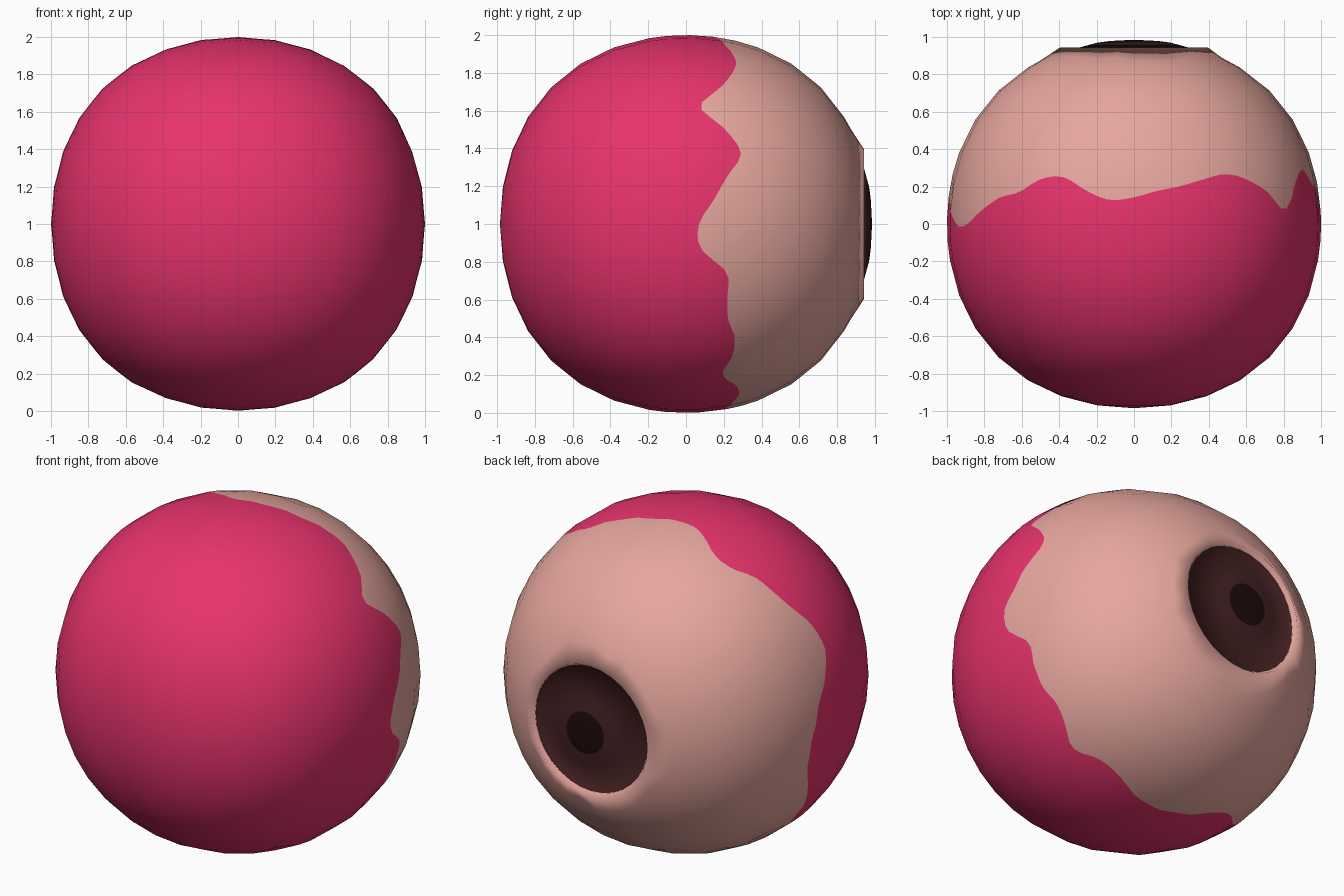
import bpy, math, random
from mathutils import Vector

if "Cube" in bpy.data.objects:
    bpy.data.objects.remove(bpy.data.objects["Cube"])

random.seed(4)
SIDES, SUB = 32, 4            # facets around the y axis, columns per facet
COLS = SIDES * SUB
DEPTH = 0.985                 # half depth along y
BULGE = 0.048                 # the ball swells slightly towards its diagonals


def material(name, rgb):
    m = bpy.data.materials.new(name)
    m.diffuse_color = (*rgb, 1)
    m.use_nodes = True
    m.node_tree.nodes["Principled BSDF"].inputs["Base Color"].default_value = m.diffuse_color
    return m


pink = material("hot_pink", (0.80, 0.033, 0.150))
skin = material("pale_skin", (0.79, 0.385, 0.34))
brown = material("dark_brown", (0.056, 0.015, 0.016))
black = material("brown_black", (0.012, 0.003, 0.003))

# Height of the wavy colour edge along y, one sample every 7.5 degrees from +x to +z
WAVE = [.07, .15, .22, .29, .21, .075, .17, .235, .265, .24, .205, .18,
        .145, .13, .18, .25, .24, .17, .14, .08, .01, -.015, .03, .11,
        .155, .185, .185, .14, .08, .06, .05, .12, .25, .30, .27, .24,
        .22, .22, .25, .28, .26, .19, .24, .255, .22, .22, .215, .08]


def wave(c):
    t = c / COLS * len(WAVE)
    i = int(t)
    f = t - i
    a, b, d, e = (WAVE[(i + k) % len(WAVE)] for k in (-1, 0, 1, 2))
    return (b + 0.5 * f * (d - a + f * (2*a - 5*b + 4*d - e + f * (3*(b - d) + e - a)))) / 1.015


def sphere(y):
    """Radius, y, radial normal, y normal on the ball."""
    r = math.sqrt(max(0, 1 - (y / DEPTH) ** 2))
    return r, y, r, y / DEPTH


def lat(k):
    return sphere(-DEPTH * math.cos(math.pi * k / 16))


def swell(p, n):
    """Push a point outward towards the diagonals and tilt its normal to suit."""
    d = p.normalized()
    s = sum(v ** 4 for v in d)
    cube = Vector([v ** 3 for v in d])
    return p * (1 + BULGE * (1 - s)), (n.normalized() + 4 * BULGE * (cube - s * d)).normalized()


def loft(name, rings, mat, cap=0):
    """Skin rings (tuples, or functions of the column); cap -1 / 1 closes the front / back pole."""
    verts, normals, faces = [], [], []

    def add(p, n):
        p, n = swell(Vector(p), Vector(n))
        verts.append((p.x, p.y, p.z + 1))
        normals.append(n)

    for ring in rings:
        for c in range(COLS):
            r, y, nr, ny = ring(c) if callable(ring) else ring
            ang = 2 * math.pi * c / COLS
            # keep the columns on the flat sides of a 32-sided outline
            off = (c % SUB) / SUB * 2 * math.pi / SIDES - math.pi / SIDES
            r *= math.cos(math.pi / SIDES) / math.cos(off)
            add((r * math.cos(ang), y, r * math.sin(ang)),
                (nr * math.cos(ang), ny, nr * math.sin(ang)))
    for k in range(len(rings) - 1):
        for c in range(COLS):
            d = (c + 1) % COLS
            faces.append((k*COLS + c, (k+1)*COLS + c, (k+1)*COLS + d, k*COLS + d))
    if cap:
        add((0, cap * DEPTH, 0), (0, cap, 0))
        k = 0 if cap < 0 else len(rings) - 1
        for c in range(COLS):
            a, b = k*COLS + c, k*COLS + (c + 1) % COLS
            faces.append((len(verts) - 1, a, b) if cap < 0 else (len(verts) - 1, b, a))
    me = bpy.data.meshes.new(name)
    me.from_pydata(verts, [], faces)
    me.materials.append(mat)
    me.polygons.foreach_set("use_smooth", [True] * len(faces))
    me.normals_split_custom_set_from_vertices(normals)
    me.update()
    ob = bpy.data.objects.new(name, me)
    bpy.context.collection.objects.link(ob)
    return ob


def blend(y0, f):
    """Ring part way from a fixed y to the wavy edge."""
    return lambda c: sphere(y0 + (wave(c) - y0) * f)


# Front cover, up to the wavy edge
loft("front_cover", [lat(k) for k in range(1, 8)] + [blend(-.1, f) for f in (0, .5, 1)], pink, -1)

# Back shell, ending in a slightly ragged raised lip that turns inward
jag = [random.uniform(-.03, .03) for _ in range(SIDES)]


def ragged(c):
    i, f = c // SUB, (c % SUB) / SUB
    j = jag[i] * (1 - f) + jag[(i + 1) % SIDES] * f
    return .475 + j, .868 - j * .55, .44, .89


y10 = lat(10)[1]
lip = [ragged, (.392, .931, -.3, .95), (.376, .904, -.6, .8)]
loft("back_shell", [blend(y10, 1), blend(y10, .5)] + [lat(k) for k in range(10, 14)] + lip, skin)

# Iris bulging out of the opening, and the pupil at its centre
loft("iris", [(.376, .902, -.5, .87), (.29, .936, -.15, 1), lat(15), sphere(.977)], brown)
loft("pupil", [sphere(.977)], black, 1)
